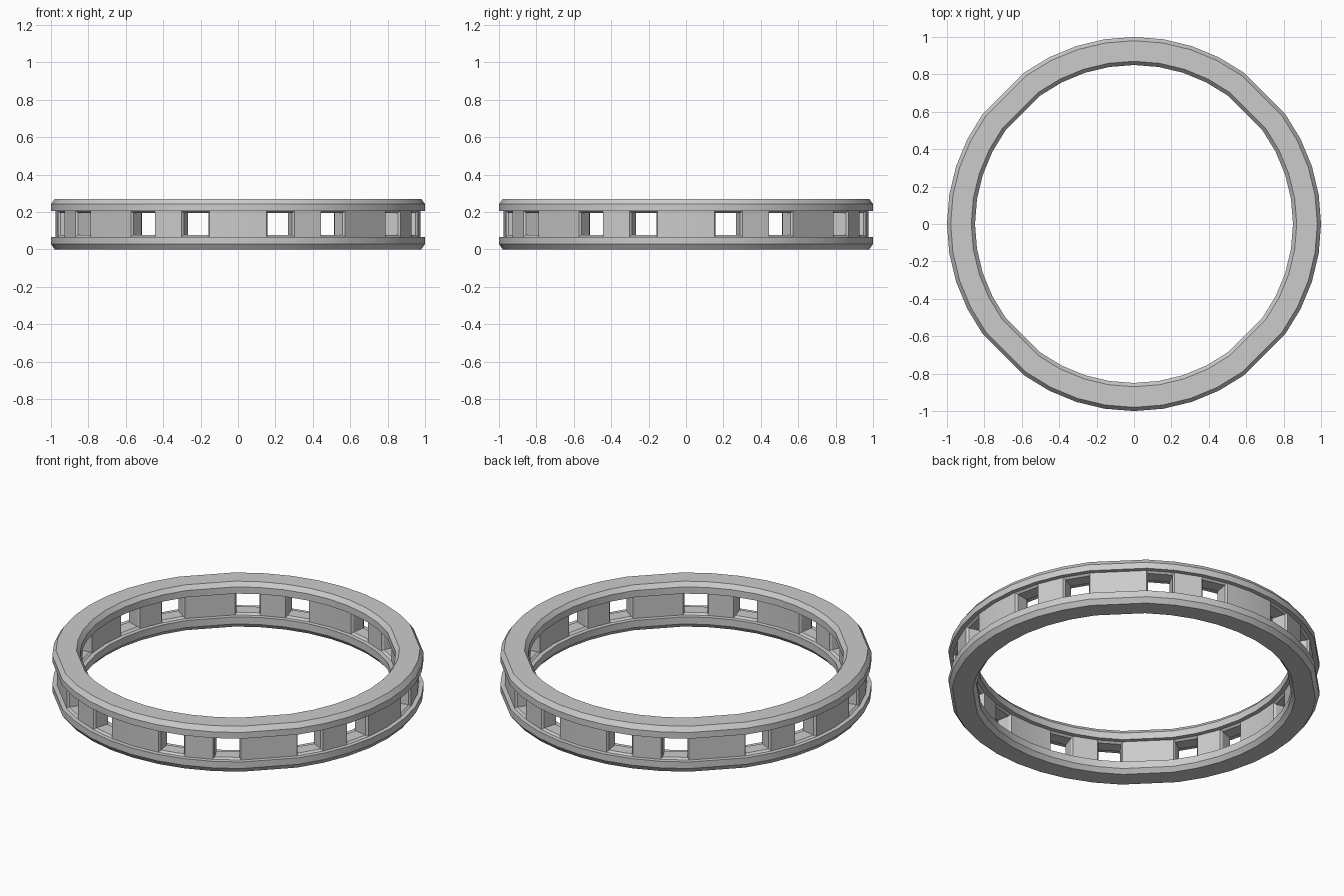
import bpy, math

if "Cube" in bpy.data.objects:
    bpy.data.objects.remove(bpy.data.objects["Cube"])

H = 0.27
R_OUT, R_IN = 0.975, 0.875          # web radii
Z0, Z1 = 0.067, H - 0.065           # web bottom and top
# ring divisions: 9 degree steps, with one wider facet on each diagonal
ANGLES = [a for a in range(0, 360, 9) if a % 90 != 45]
N = len(ANGLES)


def polar(r, deg, z):
    a = math.radians(deg)
    return (r * math.cos(a), r * math.sin(a), z)


def make_object(name, verts, faces):
    me = bpy.data.meshes.new(name)
    me.from_pydata(verts, [], faces)
    me.update()
    ob = bpy.data.objects.new(name, me)
    bpy.context.collection.objects.link(ob)
    bpy.ops.object.select_all(action='DESELECT')
    bpy.context.view_layer.objects.active = ob
    ob.select_set(True)
    bpy.ops.object.mode_set(mode='EDIT')
    bpy.ops.mesh.select_all(action='SELECT')
    bpy.ops.mesh.remove_doubles(threshold=0.0005)
    bpy.ops.mesh.normals_make_consistent(inside=False)
    bpy.ops.object.mode_set(mode='OBJECT')
    bpy.ops.object.shade_smooth_by_angle(angle=math.radians(25))
    return ob


# chamfered rims, the upper one a mirror of the lower one
def rim(name, flip):
    prof = [(R_IN, Z0), (0.85, Z0), (0.85, 0.025), (0.87, 0),
            (0.98, 0), (1.0, 0.028), (1.0, Z0), (R_OUT, Z0)]
    if flip:
        prof = [(r, H - z if z < Z0 else Z1) for r, z in prof]
    k = len(prof)
    verts = [polar(r, a, z) for a in ANGLES for r, z in prof]
    faces = [(i * k + j, i * k + (j + 1) % k,
              (i + 1) % N * k + (j + 1) % k, (i + 1) % N * k + j)
             for i in range(N) for j in range(k)]
    return make_object(name, verts, faces)


rim("lower_rim", False)
rim("upper_rim", True)

# web between the rims, with sixteen bevelled windows
verts, faces = [], []


def quad_loop(r, a0, a1, z0, z1):
    s = len(verts)
    verts.extend([polar(r, a0, z0), polar(r, a1, z0),
                  polar(r, a1, z1), polar(r, a0, z1)])
    return [s, s + 1, s + 2, s + 3]


def bridge(p, q):
    for i in range(4):
        j = (i + 1) % 4
        faces.append((p[i], p[j], q[j], q[i]))


for i, a in enumerate(ANGLES):
    b = ANGLES[(i + 1) % N] or 360
    outer = quad_loop(R_OUT, a, b, Z0, Z1)
    inner = quad_loop(R_IN, a, b, Z0, Z1)
    if a % 90 in (9, 27, 54, 72):
        d, e = 0.5, 0.01
        hole_o = quad_loop(R_OUT - 0.012, a + d, b - d, Z0 + e, Z1 - e)
        hole_i = quad_loop(R_IN + 0.012, a + d, b - d, Z0 + e, Z1 - e)
        bridge(outer, hole_o)
        bridge(hole_o, hole_i)
        bridge(hole_i, inner)
    else:
        faces.append(tuple(outer))
        faces.append(tuple(reversed(inner)))

make_object("window_band", verts, faces)
